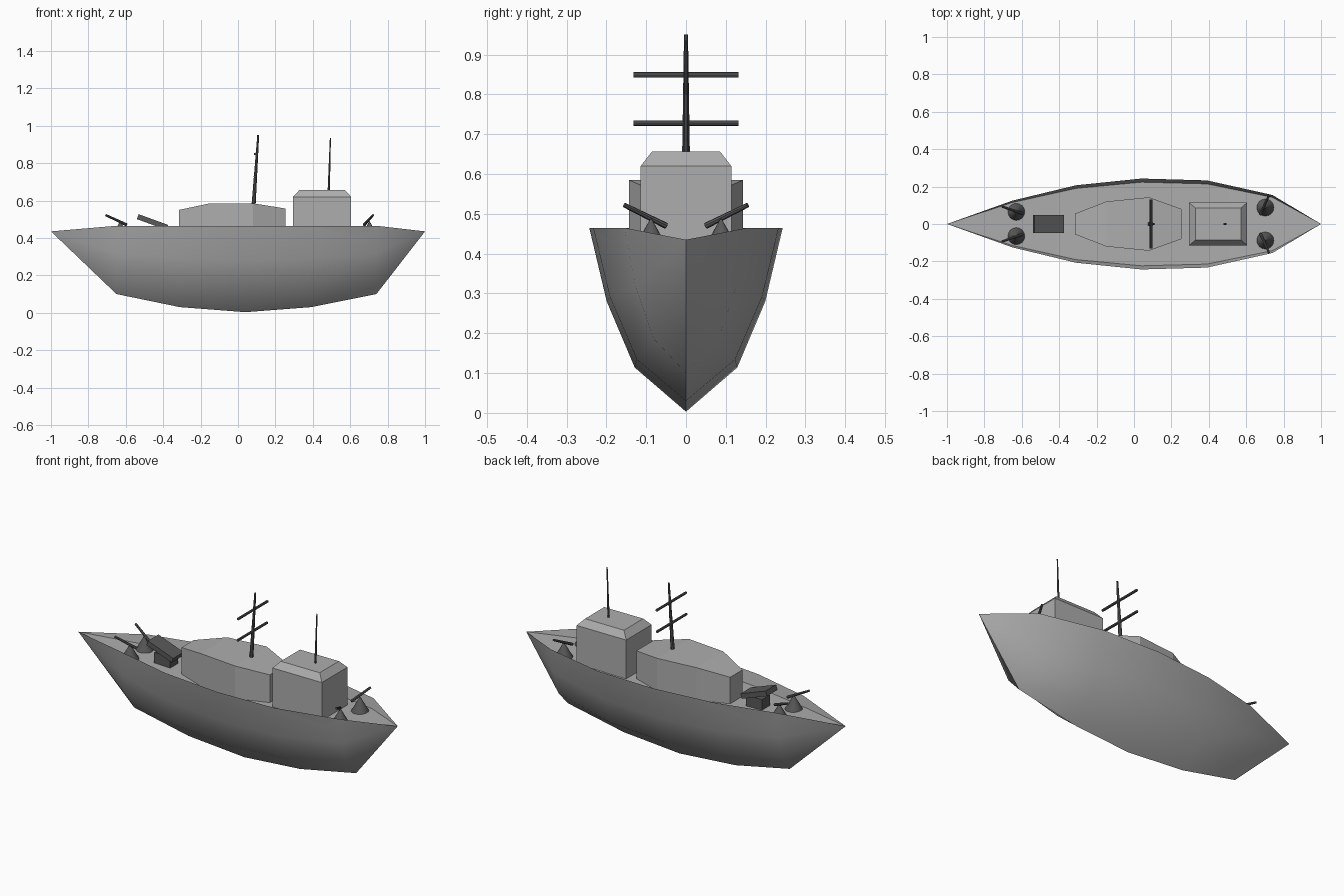
import bpy, bmesh, math
from mathutils import Vector, Matrix

cube = bpy.data.objects.get("Cube")
if cube:
    bpy.data.objects.remove(cube, do_unlink=True)


def material(name, value):
    m = bpy.data.materials.new(name)
    m.use_nodes = True
    color = (value, value, value, 1)
    m.diffuse_color = color
    m.node_tree.nodes["Principled BSDF"].inputs["Base Color"].default_value = color
    return m


light = material("light_grey", 0.42)
dark = material("dark_grey", 0.1)


def finish(name, bm, mat, smooth=False):
    bmesh.ops.recalc_face_normals(bm, faces=bm.faces)
    mesh = bpy.data.meshes.new(name)
    bm.to_mesh(mesh)
    bm.free()
    mesh.materials.append(mat)
    ob = bpy.data.objects.new(name, mesh)
    bpy.context.collection.objects.link(ob)
    if smooth:
        bpy.ops.object.select_all(action="DESELECT")
        ob.select_set(True)
        bpy.context.view_layer.objects.active = ob
        bpy.ops.object.shade_smooth_by_angle(angle=math.radians(40))
    return ob


def rod(name, start, end, r1, r2, sides=8):
    start, end = Vector(start), Vector(end)
    axis = end - start
    bm = bmesh.new()
    turn = axis.to_track_quat("Z", "Y").to_matrix().to_4x4()
    bmesh.ops.create_cone(bm, cap_ends=True, segments=sides, radius1=r1, radius2=r2,
                          depth=axis.length,
                          matrix=Matrix.Translation((start + end) / 2) @ turn)
    return finish(name, bm, dark, True)


def box(name, center, size, mat, tilt=0):
    bm = bmesh.new()
    bmesh.ops.create_cube(bm, size=1, matrix=Matrix.Translation(center)
                          @ Matrix.Rotation(tilt, 4, "Y") @ Matrix.Diagonal((*size, 1)))
    return finish(name, bm, mat)


def loft(bm, rings):
    for a, b in zip(rings, rings[1:]):
        for i in range(len(a)):
            j = (i + 1) % len(a)
            bm.faces.new((a[i], a[j], b[j], b[i]))


# Hull: sections with a sunken deck, drawn to a point at both ends
RIM = 0.465
stations = [(-0.65, 0.125, 0.1, 0.41), (-0.31, 0.207, 0.03, 0.4), (0.04, 0.243, 0.003, 0.4),
            (0.39, 0.233, 0.03, 0.4), (0.74, 0.155, 0.1, 0.41)]
bm = bmesh.new()
rings = []
for x, w, keel, deck in stations:
    d = RIM - keel
    half = [(w * 0.92, deck), (w, RIM), (w * 0.82, RIM - 0.4 * d), (w * 0.53, RIM - 0.76 * d)]
    section = half + [(0, keel)] + [(-y, z) for y, z in reversed(half)]
    rings.append([bm.verts.new((x, y, z)) for y, z in section])
loft(bm, rings)
for x, ring in ((-1, rings[0]), (1, rings[-1])):
    tip = bm.verts.new((x, 0, 0.435))
    for i in range(len(ring)):
        bm.faces.new((ring[i], ring[(i + 1) % len(ring)], tip))
finish("hull", bm, light, True)

# Midship deckhouse with a gently sloped roof
bm = bmesh.new()
rings = []
for x, w, top in [(-0.315, 0.055, 0.55), (-0.15, 0.12, 0.585),
                  (0.08, 0.143, 0.585), (0.255, 0.08, 0.557)]:
    rings.append([bm.verts.new((x, y, z)) for y, z in
                  ((w, 0.39), (w, top), (-w, top), (-w, 0.39))])
loft(bm, rings)
bm.faces.new(rings[0])
bm.faces.new(rings[-1])
finish("deckhouse", bm, light)

# Bridge with a chamfered roof
bm = bmesh.new()
rings = []
for hx, hy, z in [(0.155, 0.114, 0.39), (0.155, 0.114, 0.62), (0.122, 0.086, 0.656)]:
    rings.append([bm.verts.new((0.45 + sx * hx, sy * hy, z))
                  for sx, sy in ((-1, -1), (1, -1), (1, 1), (-1, 1))])
loft(bm, rings)
bm.faces.new(rings[0])
bm.faces.new(rings[-1])
finish("bridge", bm, light)

# Mast, crossbars and antenna
rod("mast", (0.083, 0, 0.57), (0.108, 0, 0.95), 0.011, 0.005)
for name, x, z in (("lower_crossbar", 0.09, 0.728), ("upper_crossbar", 0.092, 0.849)):
    rod(name, (x, -0.132, z), (x, 0.132, z), 0.007, 0.007)
rod("antenna", (0.485, 0, 0.65), (0.494, 0, 0.935), 0.006, 0.003)

# Deck guns: a cone mount and a raised barrel each
for side, label in ((1, "left"), (-1, "right")):
    for end, x, y, back, front in (
            ("stern", -0.63, 0.065, (-0.595, 0.055), (-0.707, 0.094)),
            ("bow", 0.703, 0.088, (0.675, 0.05), (0.722, 0.155))):
        rod(f"{end}_mount_{label}", (x, side * y, 0.405), (x, side * y, 0.487), 0.048, 0.002, 16)
        rod(f"{end}_barrel_{label}", (back[0], side * back[1], 0.47),
            (front[0], side * front[1], 0.522), 0.008, 0.006)

# Tilted launcher on its base
box("launcher_base", (-0.45, 0, 0.43), (0.1, 0.07, 0.07), dark)
box("launcher", (-0.457, 0, 0.485), (0.168, 0.094, 0.028), dark, math.radians(20))
